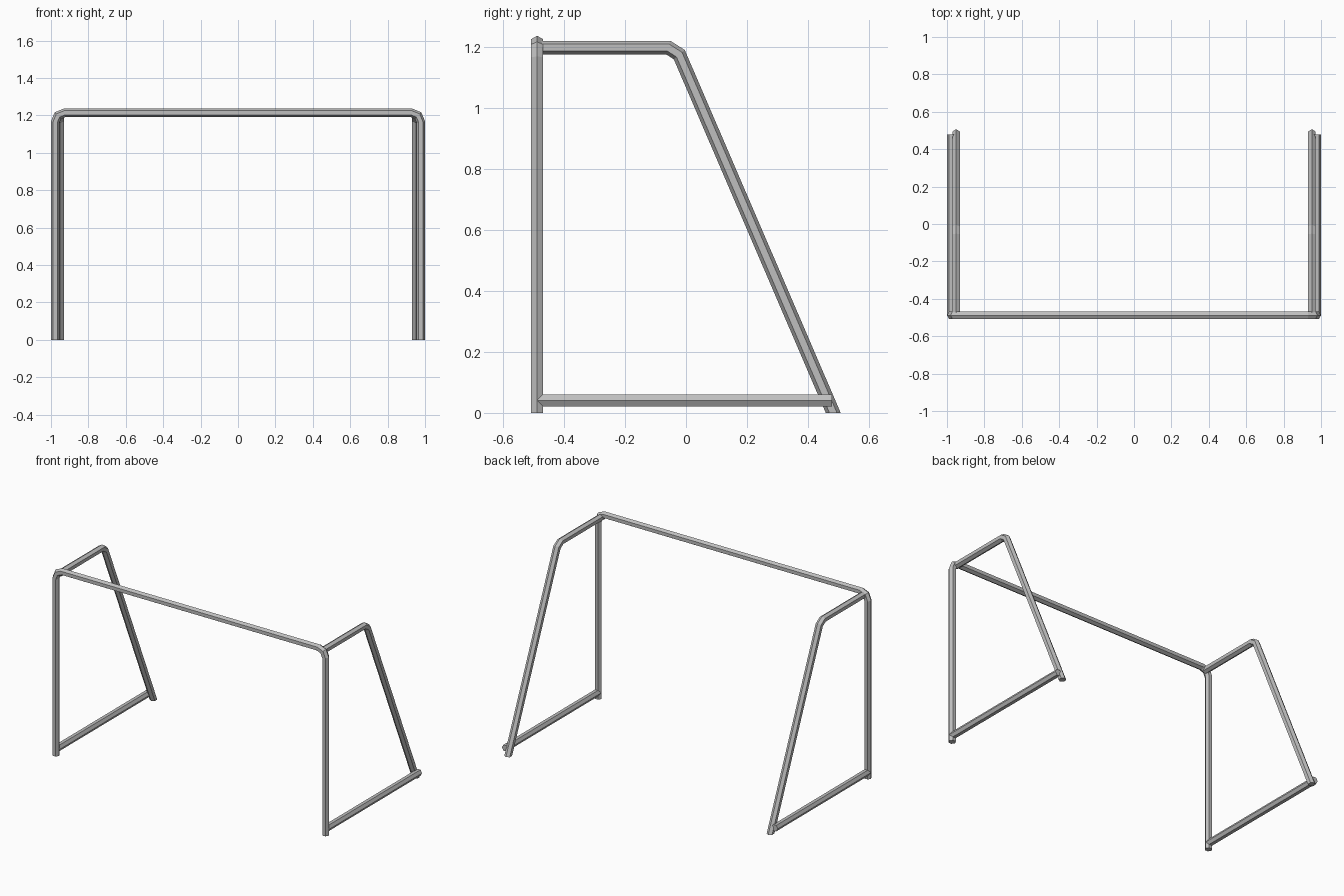
import bpy
import bmesh
from math import cos, sin, pi, radians
from mathutils import Vector

if "Cube" in bpy.data.objects:
    bpy.data.objects.remove(bpy.data.objects["Cube"], do_unlink=True)

RADIUS = 0.0225   # tube radius, corner to centre
SIDES = 6
POST_X, POST_Y = 0.9775, -0.488
BAR_Z = 1.2135

steel = bpy.data.materials.new("grey_steel")
steel.use_nodes = True
grey = (0.52, 0.52, 0.52, 1)
steel.diffuse_color = grey
steel.node_tree.nodes["Principled BSDF"].inputs["Base Color"].default_value = grey


def tube(name, path, normal, end_cut=None, mirrored=False):
    """Mitred hexagonal tube along a flat path; normal is the path's plane normal."""
    pts = [Vector(p) for p in path]
    n = Vector(normal)
    perps = [n.cross(b - a).normalized() for a, b in zip(pts, pts[1:])]
    bm = bmesh.new()
    rings = []
    for i, p in enumerate(pts):
        before, after = perps[max(i - 1, 0)], perps[min(i, len(perps) - 1)]
        across = (before + after).normalized()
        if end_cut and i == len(pts) - 1:
            across = Vector(end_cut)
        across = across / across.dot(before)
        rings.append([bm.verts.new(p + RADIUS * (across * cos(2 * pi * k / SIDES)
                                                 + n * sin(2 * pi * k / SIDES)))
                      for k in range(SIDES)])
    for a, b in zip(rings, rings[1:]):
        for k in range(SIDES):
            j = (k + 1) % SIDES
            bm.faces.new((a[k], a[j], b[j], b[k]))
    bm.faces.new(rings[0])
    bm.faces.new(rings[-1])
    bmesh.ops.recalc_face_normals(bm, faces=bm.faces)
    mesh = bpy.data.meshes.new(name)
    bm.to_mesh(mesh)
    bm.free()
    mesh.materials.append(steel)
    obj = bpy.data.objects.new(name, mesh)
    bpy.context.collection.objects.link(obj)
    if mirrored:
        obj.modifiers.new("mirror", 'MIRROR').use_mirror_merge = False
    return obj


# Front frame: two posts and the crossbar with rounded corners
BEND = 0.05
corner = [(POST_X - BEND + BEND * cos(radians(a)), POST_Y,
           BAR_Z - BEND + BEND * sin(radians(a))) for a in (0, 45, 90)]
half = [(POST_X, POST_Y, 0)] + corner
other_half = [(-x, y, z) for x, y, z in reversed(half)]
tube("front_frame", half + other_half, (0, 1, 0))

# Side stays: short top arm bending into the sloping rear leg, cut level at the ground
STAY_X = 0.951
stay = [(POST_Y, 1.197), (-0.058, 1.197), (-0.022, 1.174), (0.4825, 0)]
tube("side_stays", [(STAY_X, y, z) for y, z in stay], (1, 0, 0),
     end_cut=(0, 1, 0), mirrored=True)

# Ground rails joining each post to its rear leg
tube("ground_rails", [(POST_X, POST_Y, 0.041), (POST_X, 0.478, 0.041)],
     (0, 0, 1), mirrored=True)
